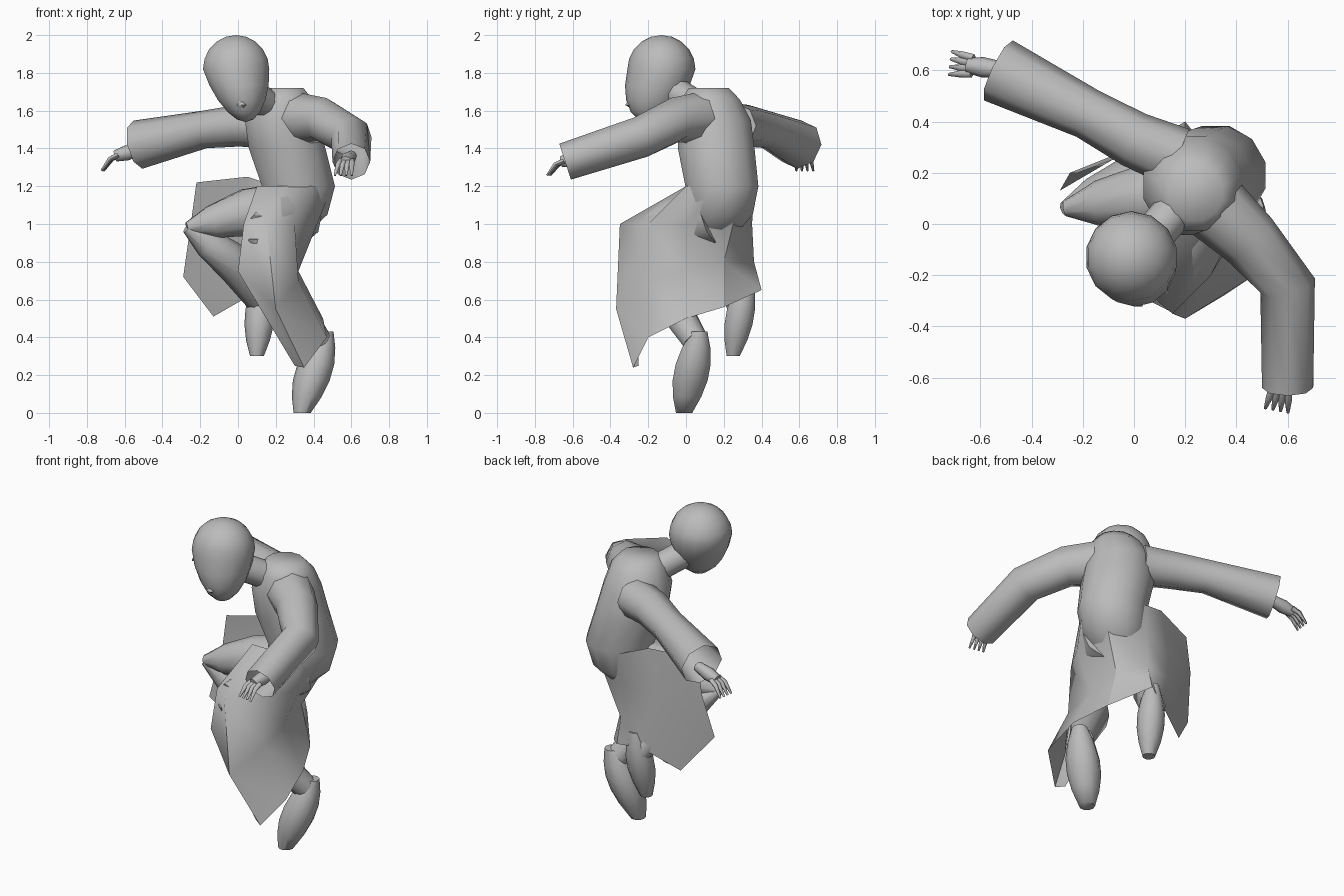
import bpy
import bmesh
import math
from mathutils import Vector

default_cube = bpy.data.objects.get("Cube")
if default_cube:
    bpy.data.objects.remove(default_cube, do_unlink=True)

# One plain clay colour for everything
clay = bpy.data.materials.new("clay_grey")
clay.use_nodes = True
clay.diffuse_color = (.5, .5, .5, 1)
shader = clay.node_tree.nodes["Principled BSDF"]
shader.inputs["Base Color"].default_value = clay.diffuse_color

UP = Vector((0, 0, 1))
LEVEL = (Vector((1, 0, 0)), Vector((0, 1, 0)))
# The body is turned, so its shoulder line runs diagonally
TURNED = (Vector((1, -1, 0)).normalized(), Vector((1, 1, 0)).normalized())


def finish(name, bm):
    """Turn a bmesh into a smooth shaded object."""
    bmesh.ops.recalc_face_normals(bm, faces=bm.faces)
    mesh = bpy.data.meshes.new(name)
    bm.to_mesh(mesh)
    bm.free()
    mesh.materials.append(clay)
    obj = bpy.data.objects.new(name, mesh)
    bpy.context.collection.objects.link(obj)
    bpy.ops.object.select_all(action="DESELECT")
    obj.select_set(True)
    bpy.context.view_layer.objects.active = obj
    bpy.ops.object.shade_smooth_by_angle(angle=math.radians(60))


def tube(name, path, radii, frame=None, sides=10, open_end=False):
    """Loft rings along a path, square to it or in a fixed frame."""
    bm = bmesh.new()
    path = [Vector(point) for point in path]
    rings = []
    for i, (centre, radius) in enumerate(zip(path, radii)):
        if frame:
            across, over = frame
        else:
            before = path[max(i - 1, 0)]
            after = path[min(i + 1, len(path) - 1)]
            along = (after - before).normalized()
            across = along.cross(UP).normalized()
            over = across.cross(along)
        ring = []
        for k in range(sides):
            turn = math.tau * k / sides
            offset = across * math.cos(turn) + over * math.sin(turn)
            ring.append(bm.verts.new(centre + offset * radius))
        rings.append(ring)
    for low, high in zip(rings, rings[1:]):
        for k in range(sides):
            following = (k + 1) % sides
            bm.faces.new((low[k], low[following], high[following], high[k]))
    bm.faces.new(rings[0])
    if not open_end:
        bm.faces.new(rings[-1])
    finish(name, bm)


def cloth(name, folds):
    """Join folds, each running from waist to hem, into one sheet."""
    bm = bmesh.new()
    grid = [[bm.verts.new(point) for point in fold] for fold in folds]
    for left, right in zip(grid, grid[1:]):
        for k in range(len(left) - 1):
            bm.faces.new((left[k], right[k], right[k + 1], left[k + 1]))
    finish(name, bm)


def foot(name, heel, toe, size):
    """A pointed foot, fullest in the middle and rounded at both ends."""
    steps = 5
    heel, toe = Vector(heel), Vector(toe)
    path = [heel.lerp(toe, i / steps) for i in range(steps + 1)]
    radii = [size * math.sin(math.pi * (.15 + .7 * i / steps)) for i in range(steps + 1)]
    tube(name, path, radii, LEVEL)


def hand(side, wrist, knuckle):
    """A palm with four thin fingers fanned out and curling down."""
    wrist, knuckle = Vector(wrist), Vector(knuckle)
    along = (knuckle - wrist).normalized()
    across = along.cross(UP).normalized()
    tube(side + "_palm", [wrist, wrist.lerp(knuckle, .6), knuckle], [.03, .04, .03], sides=8)
    for i in range(4):
        spread = across * (i - 1.5)
        root = knuckle + spread * .02 - along * .02
        tip = knuckle + spread * .03 + along * .07 - UP * .06
        bend = root.lerp(tip, .5) + UP * .02
        tube(f"{side}_finger_{i + 1}", [root, bend, tip], [.016, .014, .006], sides=6)


def head(name, centre, radius):
    """A ball whose lower half is drawn down and forward into a chin."""
    bm = bmesh.new()
    bmesh.ops.create_uvsphere(bm, u_segments=14, v_segments=10, radius=radius)
    for vert in bm.verts:
        drop = max(0, -vert.co.z / radius)
        vert.co.x *= 1 - drop * .2
        vert.co += Vector((.05, -.07, -.1)) * drop
        vert.co += Vector(centre)
    finish(name, bm)


# Head and neck, leaning forward
head("head", (-.01, -.13, 1.82), .18)
tube("nose", [(0, -.27, 1.7), (.02, -.3, 1.63), (.02, -.26, 1.6)],
     [.01, .025, .015], LEVEL, sides=6)
tube("neck", [(.2, .1, 1.6), (.06, -.06, 1.7)], [.08, .08])

# Robe body, from the hips up to the collar
tube("robe_body", [
    (.22, .13, .9), (.3, .18, 1.05), (.32, .19, 1.2),
    (.26, .16, 1.4), (.23, .15, 1.55), (.24, .13, 1.66), (.24, .12, 1.72),
], [.1, .18, .2, .21, .2, .16, .11], TURNED, sides=12)

# Sleeves with open cuffs
tube("right_sleeve", [(.17, .26, 1.52), (0, .33, 1.52), (-.18, .43, 1.5), (-.53, .6, 1.42)],
     [.12, .11, .1, .13], sides=8, open_end=True)
tube("left_sleeve", [(.3, .08, 1.56), (.45, -.06, 1.55), (.6, -.24, 1.46), (.6, -.64, 1.33)],
     [.14, .12, .11, .1], sides=8, open_end=True)
hand("right", (-.5, .6, 1.4), (-.65, .62, 1.36))
hand("left", (.6, -.5, 1.36), (.57, -.66, 1.33))

# Left leg, stretched down with the toes on the ground
left_knee = (.12, -.24, .95)
tube("left_thigh", [(.3, .15, 1.05), (.2, -.05, 1), left_knee], [.16, .15, .1])
tube("left_shin", [left_knee, (.2, -.15, .7), (.43, .05, .38)], [.08, .11, .07])
foot("left_foot", (.46, .07, .43), (.34, -.01, 0), .1)

# Right leg, raised to the side with the shin folded back
right_knee = (-.27, .06, .98)
tube("right_thigh", [(.2, .15, 1.05), (.04, .1, 1.06), (-.14, .08, 1.01), right_knee],
     [.17, .13, .09, .03])
tube("right_shin", [right_knee, (-.16, .1, .9), (0, .16, .78), (.12, .3, .58)],
     [.03, .08, .11, .07])
foot("right_foot", (.13, .32, .72), (.1, .25, .3), .08)

# Skirt: one half falls over the left knee to a point, the other drapes
# behind the right thigh, and both meet in a seam at the back
seam = [(.45, .3, 1.2), (.4, .25, 1), (.3, .2, .8), (.36, .2, .56)]
cloth("left_skirt", [
    [(.1, 0, 1.2), (.03, -.25, 1), (0, -.27, .75), (.3, -.25, .25)],
    [(.25, 0, 1.2), (.15, -.35, 1), (.2, -.37, .55), (.35, -.28, .24)],
    [(.4, 0, 1.2), (.3, -.2, 1), (.32, -.2, .7), (.47, -.2, .4)],
    [(.5, .15, 1.2), (.42, 0, 1), (.32, 0, .75), (.45, 0, .5)],
    seam,
])
cloth("right_skirt", [
    seam,
    [(.2, .36, 1.2), (.2, .35, 1), (.2, .36, .8), (.2, .4, .65)],
    [(.05, .3, 1.25), (0, .3, 1), (.04, .34, .8), (.08, .33, .63)],
    [(-.22, .2, 1.22), (-.25, .2, 1), (-.29, .13, .72), (-.13, .24, .51)],
])
